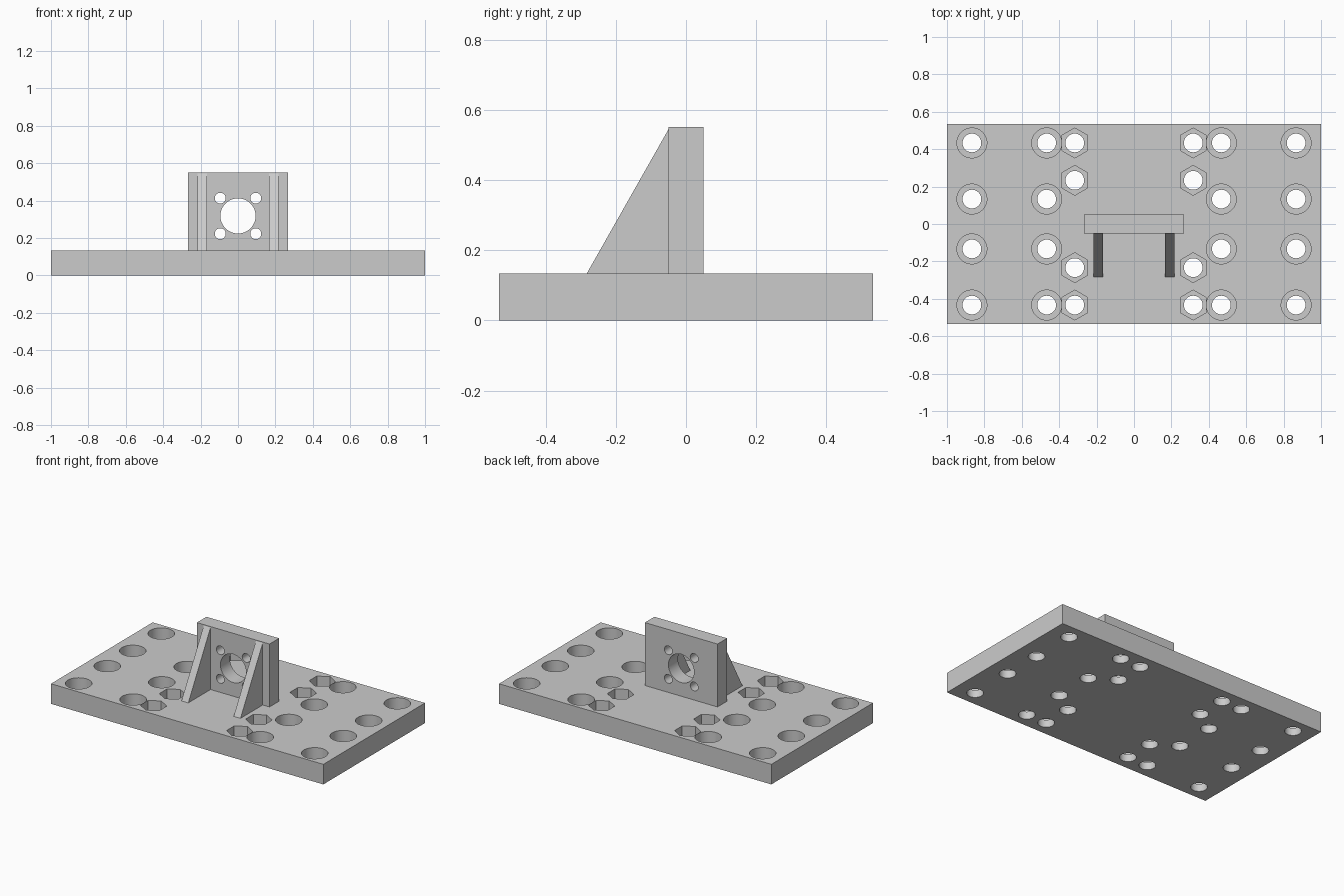
import bpy
import bmesh
from math import pi, radians
from mathutils import Matrix, Vector

cube = bpy.data.objects.get("Cube")
if cube:
    bpy.data.objects.remove(cube, do_unlink=True)

MM = 1 / 30                       # plate is 60 x 32 x 4 units, scaled to 2 long
BASE_TOP = 4 * MM

grey = bpy.data.materials.new("light grey")
grey.use_nodes = True
grey.diffuse_color = (0.6, 0.6, 0.6, 1)
grey.node_tree.nodes["Principled BSDF"].inputs["Base Color"].default_value = grey.diffuse_color


def make_object(name, bm):
    bmesh.ops.recalc_face_normals(bm, faces=bm.faces)
    mesh = bpy.data.meshes.new(name)
    bm.to_mesh(mesh)
    bm.free()
    mesh.materials.append(grey)
    obj = bpy.data.objects.new(name, mesh)
    bpy.context.collection.objects.link(obj)
    return obj


def box(name, low, high):
    low, high = Vector(low), Vector(high)
    bm = bmesh.new()
    bmesh.ops.create_cube(bm, size=1, matrix=Matrix.Translation((low + high) / 2)
                          @ Matrix.Diagonal((*(high - low), 1)))
    return make_object(name, bm)


def add_prism(bm, centre, radius, depth, sides, turn):
    bmesh.ops.create_cone(bm, cap_ends=True, segments=sides, radius1=radius,
                          radius2=radius, depth=depth,
                          matrix=Matrix.Translation(centre) @ turn)


def activate(obj):
    bpy.ops.object.select_all(action='DESELECT')
    obj.select_set(True)
    bpy.context.view_layer.objects.active = obj


def cut(obj, bm):
    cutter = make_object("cutter", bm)
    cutter.hide_render = True
    activate(obj)
    mod = obj.modifiers.new("holes", 'BOOLEAN')
    mod.operation = 'DIFFERENCE'
    mod.solver = 'EXACT'
    mod.object = cutter
    bpy.ops.object.modifier_apply(modifier=mod.name)
    bpy.data.objects.remove(cutter, do_unlink=True)


def smooth(obj):
    activate(obj)
    bpy.ops.object.shade_smooth_by_angle(angle=radians(30))


# Base plate with round counterbores and hexagonal nut pockets
base = box("base_plate", (-1, -16 * MM, 0), (1, 16 * MM, BASE_TOP))
round_spots = [(x, y) for x in (-26, -14, 14, 26) for y in (-13, -4, 4, 13)]
hex_spots = [(x, y) for x in (-9.5, 9.5) for y in (-13, -7, 7, 13)]
upright = Matrix.Identity(4)

pockets = bmesh.new()
for spots, sides in ((round_spots, 48), (hex_spots, 6)):
    for x, y in spots:
        add_prism(pockets, (x * MM, y * MM, BASE_TOP), 2.4 * MM, 5 * MM, sides, upright)
cut(base, pockets)

bores = bmesh.new()
for x, y in round_spots + hex_spots:
    add_prism(bores, (x * MM, y * MM, BASE_TOP / 2), 1.5 * MM, 8 * MM, 32, upright)
cut(base, bores)
smooth(base)

# Upright mounting plate with a central bore and four screw holes
mount = box("mounting_plate", (-8 * MM, -1.5 * MM, BASE_TOP), (8 * MM, 1.5 * MM, 0.551))
facing = Matrix.Rotation(pi / 2, 4, 'X')
HOLE_Z = 0.318
holes = bmesh.new()
add_prism(holes, (0, 0, HOLE_Z), 0.094, 0.3, 64, facing)
for sx in (-1, 1):
    for sz in (-1, 1):
        add_prism(holes, (sx * 0.095, 0, HOLE_Z + sz * 0.095), 0.029, 0.3, 32, facing)
cut(mount, holes)
smooth(mount)

# Triangular support ribs
for name, x in (("left_rib", 5 * MM), ("right_rib", -6.5 * MM)):
    bm = bmesh.new()
    profile = [(-8.5 * MM, BASE_TOP), (-1.5 * MM, BASE_TOP), (-1.5 * MM, 0.545)]
    face = bm.faces.new([bm.verts.new((x, y, z)) for y, z in profile])
    side = bmesh.ops.extrude_face_region(bm, geom=[face])
    bmesh.ops.translate(bm, vec=(1.5 * MM, 0, 0),
                        verts=[v for v in side["geom"] if isinstance(v, bmesh.types.BMVert)])
    make_object(name, bm)
